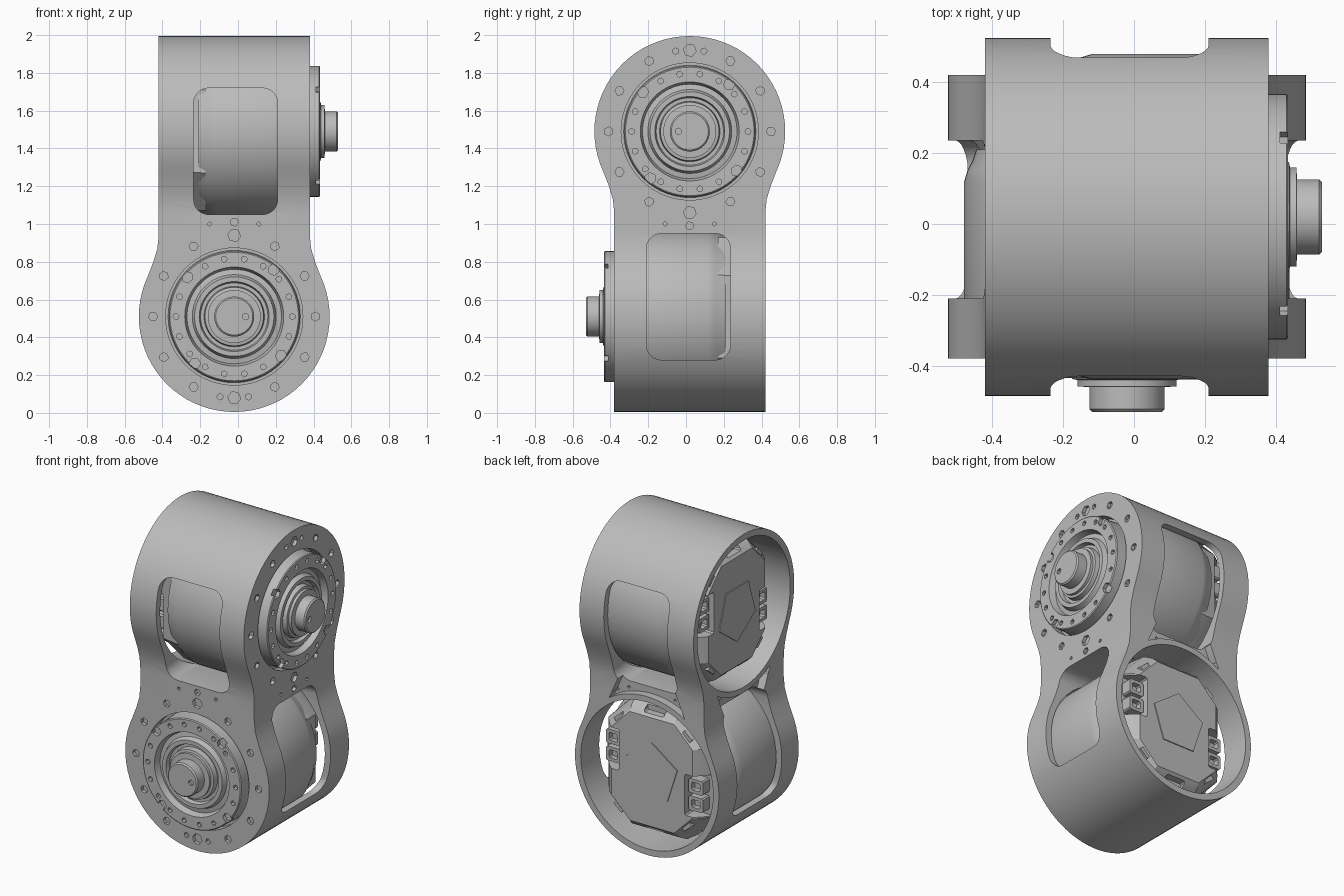
import bpy, bmesh
from math import sin, cos, radians, pi
from mathutils import Matrix

old = bpy.data.objects.get("Cube")
if old:
    bpy.data.objects.remove(old, do_unlink=True)

metal = bpy.data.materials.new("machined_grey")
metal.use_nodes = True
GREY = (0.5, 0.5, 0.5, 1)
metal.diffuse_color = GREY
metal.node_tree.nodes["Principled BSDF"].inputs["Base Color"].default_value = GREY

# Each joint is modelled as the lower one (axis y); this turn gives the upper one
TURN = Matrix(((0, -1, 0, 0), (-1, 0, 0, 0), (0, 0, -1, 2), (0, 0, 0, 1)))
CX, CZ, R = -0.02, 0.51, 0.505
FACE, BACK = -0.38, 0.42


def make(name, bm):
    bmesh.ops.recalc_face_normals(bm, faces=bm.faces[:])
    mesh = bpy.data.meshes.new(name)
    bm.to_mesh(mesh)
    bm.free()
    mesh.materials.append(metal)
    ob = bpy.data.objects.new(name, mesh)
    bpy.context.collection.objects.link(ob)
    return ob


def add_loft(bm, sections, axis="y"):
    """Skin equal outlines, given as (position, points), along x or y."""
    put = (lambda a, t, c: (a, t, c)) if axis == "y" else (lambda a, t, c: (t, a, c))
    rows = [[bm.verts.new(put(a, t, c)) for a, c in pts] for t, pts in sections]
    n = len(rows[0])
    bm.faces.new(rows[0])
    bm.faces.new(rows[-1][::-1])
    for low, high in zip(rows, rows[1:]):
        for i in range(n):
            j = (i + 1) % n
            bm.faces.new((low[j], low[i], high[i], high[j]))


def add_prism(bm, points, t0, t1, axis="y"):
    add_loft(bm, [(t0, points), (t1, points)], axis)


def prism(name, points, t0, t1, axis="y"):
    bm = bmesh.new()
    add_prism(bm, points, t0, t1, axis)
    return make(name, bm)


def ring(x, z, r, n, start=0.0):
    return [(x + r * cos(start + 2 * pi * i / n), z + r * sin(start + 2 * pi * i / n))
            for i in range(n)]


def polar(r, degrees):
    return CX + r * cos(radians(degrees)), CZ + r * sin(radians(degrees))


def rounded_rect(a0, a1, c0, c1, r, steps=6):
    pts = []
    corners = ((a1 - r, c1 - r), (a0 + r, c1 - r), (a0 + r, c0 + r), (a1 - r, c0 + r))
    for k, (a, c) in enumerate(corners):
        for i in range(steps + 1):
            t = pi / 2 * (k + i / steps)
            pts.append((a + r * cos(t), c + r * sin(t)))
    return pts


def box_outline(x, z, w, h):
    """Small chamfered rectangle about a point given from the joint axis."""
    return rounded_rect(CX + x - w, CX + x + w, CZ + z - h, CZ + z + h, 0.008, 1)


def lathe(name, profile, steps=72):
    """Spin (radius, y) points around the joint axis."""
    bm = bmesh.new()
    vs = [bm.verts.new((CX + r, y, CZ)) for r, y in profile]
    es = [bm.edges.new(p) for p in zip(vs, vs[1:])]
    bmesh.ops.spin(bm, geom=vs + es, cent=(CX, 0, CZ), axis=(0, 1, 0),
                   angle=2 * pi, steps=steps)
    bmesh.ops.remove_doubles(bm, verts=bm.verts[:], dist=0.0002)
    return make(name, bm)


def boolean(ob, cutter, op="DIFFERENCE"):
    cutter.hide_render = True
    mod = ob.modifiers.new("cut", "BOOLEAN")
    mod.operation, mod.solver, mod.object = op, "EXACT", cutter
    bpy.context.view_layer.update()
    bpy.context.view_layer.objects.active = ob
    bpy.ops.object.modifier_apply(modifier=mod.name)
    bpy.data.objects.remove(cutter, do_unlink=True)


def turned(ob, name):
    twin = ob.copy()
    twin.data = ob.data.copy()
    twin.data.transform(TURN)
    twin.name = name
    bpy.context.collection.objects.link(twin)
    return twin


def cut_both(ob, cutter):
    twin = turned(cutter, "cutter_twin")
    boolean(ob, cutter)
    boolean(ob, twin)


def drill(name, holes, y0, y1):
    """One cutter holding many small faceted holes (x, z, radius)."""
    bm = bmesh.new()
    for x, z, r in holes:
        add_prism(bm, ring(x, z, r, 6, x * 9), y0, y1)
    return make(name, bm)


# Housing: two keyhole outlines crossing at right angles
side = [(0.4, 2.1), (0.4, 0.94), (0.407, 0.87), (0.428, 0.80)]
outline = [(CX + x, z) for x, z in side]
outline += [polar(R, a) for a in range(25, -206, -5)]
outline += [(CX - x, z) for x, z in reversed(side)]
housing = prism("housing", outline, -0.7, 0.7)
boolean(housing, turned(housing, "crossing_outline"), "INTERSECT")

# Motor bores, flange openings and side windows
cut_both(housing, prism("bore", ring(CX, CZ, 0.465, 72), -0.32, 0.7))
cut_both(housing, prism("opening", ring(CX, CZ, 0.363, 72), -0.6, -0.2))
cut_both(housing, prism("window", rounded_rect(-0.21, 0.235, 0.28, 0.95, 0.08),
                        -0.7, 0.7, "x"))

# Shallow pocket behind the neck, between the bore rim and the window
pocket = [polar(0.5, a) for a in range(58, 123, 4)] + [(CX - 0.2, 1.08), (CX + 0.2, 1.08)]
cut_both(housing, prism("neck_pocket", pocket, BACK - 0.05, BACK + 0.2))
row = [(*polar(0.525, a), 0.009) for a in (63, 72, 108, 117)]
cut_both(housing, drill("neck_holes", row, BACK - 0.065, BACK))

# Screw holes around each housing face
holes = [(*polar(0.43, a), 0.034 if a % 180 == 90 else 0.024) for a in range(0, 360, 30)]
holes.append((CX, 1.01, 0.022))
for s in (-1, 1):
    holes += [(CX + s * 0.13, 1.0, 0.011), (CX + s * 0.075, 0.085, 0.017)]
cut_both(housing, drill("screw_holes", holes, FACE - 0.03, FACE + 0.022))

# Motor: output shaft, stepped flange and barrel in one turned profile
motor = lathe("lower_motor", [
    (0, -0.53), (0.098, -0.53), (0.106, -0.522), (0.106, -0.46), (0.14, -0.458),
    (0.14, -0.44), (0.155, -0.437), (0.16, -0.405), (0.178, -0.405),
    (0.185, -0.43), (0.21, -0.43), (0.222, -0.40), (0.25, -0.395),
    (0.262, -0.435), (0.34, -0.435), (0.346, -0.43), (0.346, -0.36),
    (0.35, -0.31), (0.445, -0.31), (0.459, -0.22), (0.459, 0.12),
    (0.45, 0.15), (0.435, 0.18), (0.425, 0.21), (0, 0.21)])

# Flange screws: four large pockets that break the rim, many small ones
big = (50, 140, 230, 320)
pockets = [(*polar(0.325, a), 0.031) for a in big]
pockets += [(*polar(0.308, a), 0.016) for a in range(0, 360, 20) if a not in big]
boolean(motor, drill("flange_holes", pockets, -0.46, -0.412))
boolean(motor, drill("shaft_key", [(CX + 0.06, CZ, 0.018)], -0.55, -0.515))


# Rear cap: tall tapering block, notched at the ends and for both connectors
def chamfered(w, h, c):
    return [(CX + x, CZ + z) for x, z in
            ((w, -h + c), (w, h - c), (w - c, h), (-w + c, h),
             (-w, h - c), (-w, -h + c), (-w + c, -h), (w - c, -h))]


bm = bmesh.new()
add_loft(bm, [(0.17, chamfered(0.385, 0.42, 0.2)), (0.27, chamfered(0.375, 0.415, 0.2)),
              (0.335, chamfered(0.325, 0.38, 0.16)), (0.37, chamfered(0.285, 0.345, 0.13))])
cap = make("lower_rear_cap", bm)
notches = bmesh.new()
connector_bm = bmesh.new()
slots = bmesh.new()
for s in (-1, 1):
    add_prism(notches, box_outline(0, s * 0.4, 0.07, 0.04), 0.31, 0.42)
    add_prism(notches, box_outline(s * 0.33, s * 0.08, 0.1, 0.13), 0.28, 0.42)
    for dz in (-0.055, 0.055):
        add_prism(connector_bm, box_outline(s * 0.29, s * 0.08 + dz, 0.05, 0.045), 0.25, 0.345)
        add_prism(slots, box_outline(s * 0.29, s * 0.08 + dz, 0.03, 0.025), 0.31, 0.4)
boolean(cap, make("cap_notches", notches))
connectors = make("lower_connectors", connector_bm)
boolean(connectors, make("connector_slots", slots))

badge = prism("lower_cap_plate", ring(CX, CZ, 0.19, 5, pi / 10), 0.365, 0.376)

bm = bmesh.new()
for a in (50, 130, 230, 310):
    add_prism(bm, ring(*polar(0.35, a), 0.05, 4, radians(a + 45)), 0.2, 0.362)
tabs = make("lower_cap_tabs", bm)

# Upper joint repeats the lower one
parts = [motor, cap, badge, connectors, tabs]
parts += [turned(p, p.name.replace("lower", "upper")) for p in parts]

bpy.ops.object.select_all(action="DESELECT")
for ob in parts + [housing]:
    ob.select_set(True)
bpy.context.view_layer.objects.active = housing
bpy.ops.object.shade_smooth_by_angle(angle=radians(28))
